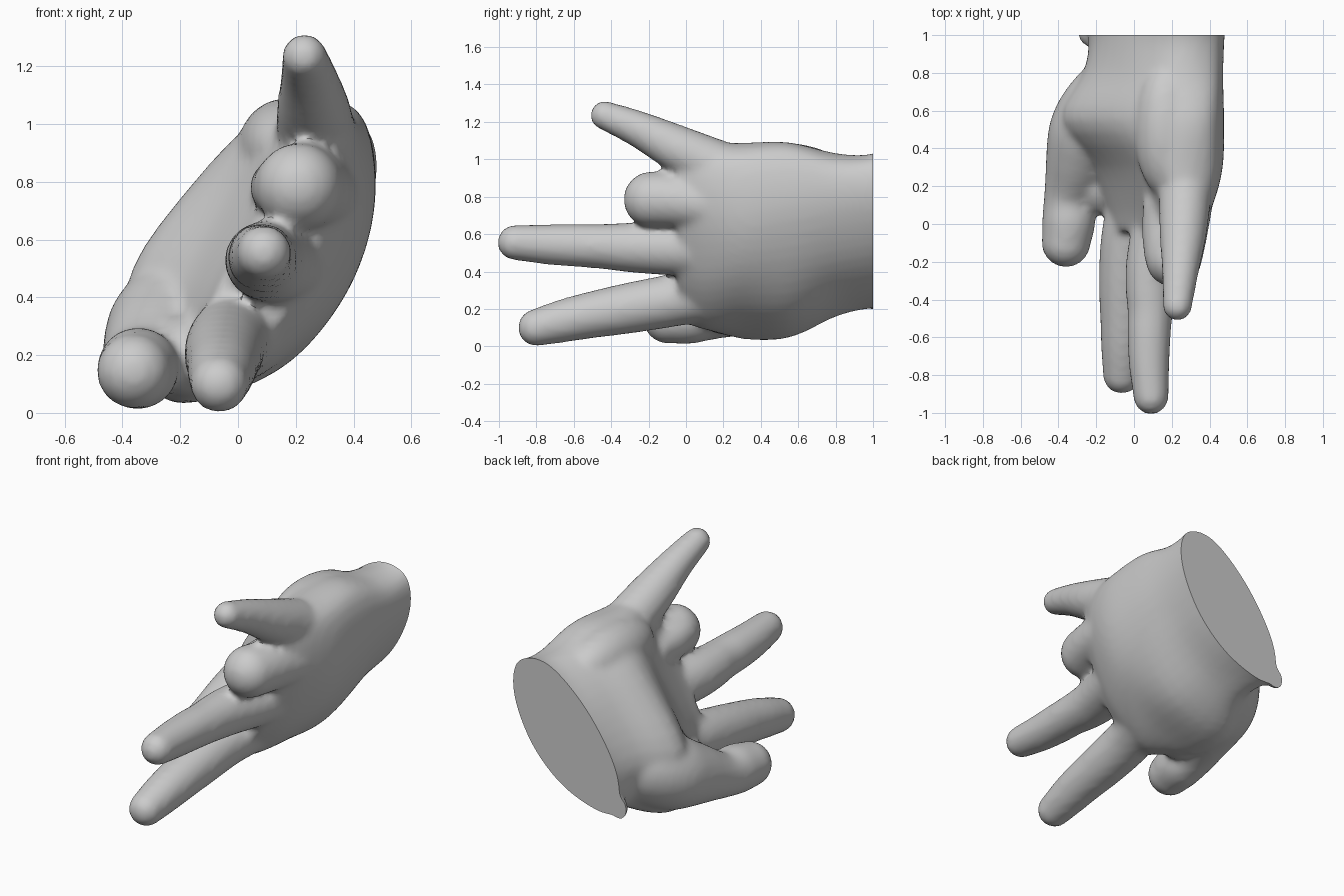
import bpy, bmesh
from math import cos, sin, tau
from mathutils import Vector, Matrix

if "Cube" in bpy.data.objects:
    bpy.data.objects.remove(bpy.data.objects["Cube"])


def catmull(a, b, c, d, t):
    return 0.5 * (2 * b + (c - a) * t + (2 * a - 5 * b + 4 * c - d) * t * t
                  + (3 * b - a - 3 * c + d) * t ** 3)


def closed_curve(pts, n):
    k = len(pts)
    return [catmull(pts[i - 1], pts[i], pts[(i + 1) % k], pts[(i + 2) % k], j / n)
            for i in range(k) for j in range(n)]


def open_curve(pts, n):
    p = [2 * pts[0] - pts[1]] + pts + [2 * pts[-1] - pts[-2]]
    out = [catmull(p[i], p[i + 1], p[i + 2], p[i + 3], j / n)
           for i in range(len(pts) - 1) for j in range(n)]
    return out + [pts[-1]]


def loft(bm, loops):
    rings = [[bm.verts.new(p) for p in loop] for loop in loops]
    for r0, r1 in zip(rings, rings[1:]):
        for i in range(len(r0)):
            bm.faces.new((r0[i - 1], r0[i], r1[i], r1[i - 1]))
    bm.faces.new(rings[0])
    bm.faces.new(rings[-1][::-1])


def blob(bm, loc, size):
    bmesh.ops.create_uvsphere(bm, u_segments=24, v_segments=16, radius=1,
                              matrix=Matrix.Translation(loc) @ Matrix.Diagonal((*size, 1)))


def finger(bm, path):
    # x, y, z, radius swept along a smooth path, with round ends
    pts = open_curve([Vector(p) for p in path], 4)
    loops = []
    for i, q in enumerate(pts):
        d = (pts[min(i + 1, len(pts) - 1)] - pts[max(i - 1, 0)]).xyz
        rot = d.to_track_quat('Y', 'Z')
        loops.append([q.xyz + rot @ Vector((cos(a * tau / 24), 0, sin(a * tau / 24))) * q[3]
                      for a in range(24)])
    loft(bm, loops)
    for q in (pts[0], pts[-1]):
        blob(bm, q.xyz, (q[3],) * 3)


bm = bmesh.new()

# Palm and wrist: (y, eight x-z outline points)
sections = [
    (1.1, [(-.22, .21), (.1, .29), (.34, .5), (.48, .78), (.45, 1.02), (.26, 1.05), (-.02, .8), (-.24, .46)]),
    (.97, [(-.19, .21), (.1, .27), (.34, .48), (.47, .77), (.44, .98), (.23, 1.01), (-.04, .79), (-.23, .46)]),
    (.8, [(-.15, .17), (.1, .23), (.34, .45), (.465, .75), (.43, .98), (.19, 1.02), (-.07, .8), (-.27, .45)]),
    (.55, [(-.25, .06), (.12, .14), (.36, .4), (.475, .75), (.41, 1.05), (.13, 1.06), (-.17, .78), (-.39, .42)]),
    (.3, [(-.23, .05), (.1, .14), (.35, .38), (.465, .7), (.42, 1.02), (.17, 1.07), (-.02, .78), (-.22, .38)]),
    (.1, [(-.15, .12), (.04, .12), (.27, .35), (.405, .7), (.39, 1.0), (.22, 1.06), (.05, .74), (-.13, .38)]),
    (-.04, [(-.12, .16), (.0, .17), (.2, .39), (.32, .7), (.34, .95), (.25, 1.0), (.09, .72), (-.09, .38)]),
]
outlines = [closed_curve([Vector((x, y, z)) for x, z in pts], 5) for y, pts in sections]
loft(bm, zip(*[open_curve(list(c), 4) for c in zip(*outlines)]))

# Little finger
finger(bm, [(.23, -.435, 1.235, .078), (.245, -.25, 1.16, .098), (.26, -.05, 1.06, .125), (.27, .15, .97, .14)])
# Ring finger, folded back toward the palm
finger(bm, [(.21, -.185, .785, .15), (.24, -.06, .78, .147), (.28, .12, .76, .14)])
finger(bm, [(.13, .10, .79, .085), (.14, -.05, .78, .10), (.17, -.15, .785, .12)])
# Middle finger
finger(bm, [(.09, -.915, .555, .094), (.08, -.74, .545, .108), (.08, -.58, .54, .116),
            (.085, -.46, .535, .12), (.085, -.34, .53, .13), (.1, -.18, .525, .14), (.16, .08, .52, .15)])
# Index finger
finger(bm, [(-.065, -.8, .1, .1), (-.06, -.66, .135, .115), (-.055, -.52, .165, .124),
            (-.05, -.3, .205, .136), (-.03, -.05, .25, .142), (.04, .2, .3, .15)])
# Thumb
finger(bm, [(-.36, -.1, .145, .13), (-.345, .02, .155, .142), (-.345, .15, .17, .132),
            (-.29, .34, .235, .182), (-.24, .48, .285, .215), (-.17, .62, .34, .21), (-.05, .8, .4, .17)])
# Web beside the thumb
blob(bm, (-.19, .22, .2), (.12, .17, .14))
# Heel of the palm
blob(bm, (.17, .5, .92), (.17, .36, .17))
# Skin fold at the wrist edge
blob(bm, (-.24, 1.02, .26), (.06, .08, .07))

bmesh.ops.recalc_face_normals(bm, faces=bm.faces[:])
mesh = bpy.data.meshes.new("hand")
bm.to_mesh(mesh)
bm.free()
hand = bpy.data.objects.new("hand", mesh)
bpy.context.collection.objects.link(hand)

# Fuse the parts into one skin and soften the joins
fuse = hand.modifiers.new("fuse", 'REMESH')
fuse.mode = 'VOXEL'
fuse.voxel_size = 0.02
soft = hand.modifiers.new("soften", 'SMOOTH')
soft.factor = 0.5
soft.iterations = 8
skin = bpy.data.meshes.new_from_object(hand.evaluated_get(bpy.context.evaluated_depsgraph_get()))
hand.modifiers.clear()

# Flat cut through the wrist
bm = bmesh.new()
bm.from_mesh(skin)
cut = bmesh.ops.bisect_plane(bm, geom=bm.verts[:] + bm.edges[:] + bm.faces[:],
                             plane_co=(0, 1, 0), plane_no=(0, 1, 0), clear_outer=True)
rim = [e for e in cut["geom_cut"] if isinstance(e, bmesh.types.BMEdge) and e.is_boundary]
bmesh.ops.edgeloop_fill(bm, edges=rim)
bmesh.ops.recalc_face_normals(bm, faces=bm.faces[:])
bm.to_mesh(skin)
bm.free()
hand.data = skin

bpy.context.view_layer.objects.active = hand
hand.select_set(True)
bpy.ops.object.shade_smooth_by_angle(angle=0.8)
